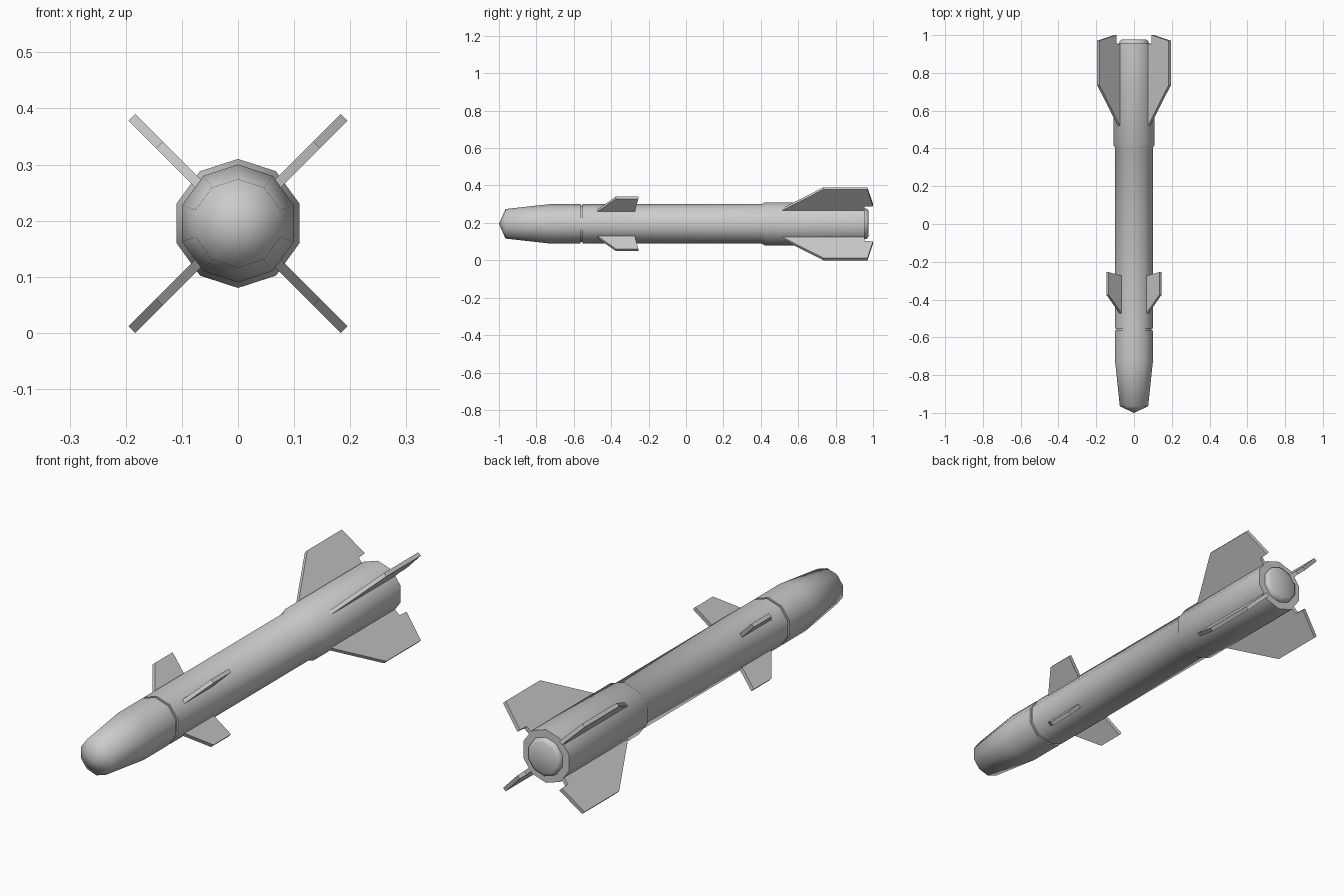
import bpy, bmesh, math
from mathutils import Vector

if "Cube" in bpy.data.objects:
    bpy.data.objects.remove(bpy.data.objects["Cube"])

SIDES = 10
CZ = 0.195          # height of the long axis
FIN_T = 0.017       # fin thickness


def finish(name, bm, angle):
    bmesh.ops.recalc_face_normals(bm, faces=bm.faces)
    me = bpy.data.meshes.new(name)
    bm.to_mesh(me)
    bm.free()
    ob = bpy.data.objects.new(name, me)
    bpy.context.collection.objects.link(ob)
    bpy.ops.object.select_all(action='DESELECT')
    ob.select_set(True)
    bpy.context.view_layer.objects.active = ob
    bpy.ops.object.shade_smooth_by_angle(angle=math.radians(angle))
    return ob


def lathe(name, profile):
    """Ten-sided turned shape along y from (y, radius) points."""
    bm = bmesh.new()
    rings = []
    for y, r in profile:
        if r == 0:
            rings.append([bm.verts.new((0, y, CZ))] * SIDES)
        else:
            angs = [math.pi / 2 + 2 * math.pi * i / SIDES for i in range(SIDES)]
            rings.append([bm.verts.new((r * math.cos(a), y, CZ + r * math.sin(a))) for a in angs])
    for a, b in zip(rings, rings[1:]):
        for i in range(SIDES):
            j = (i + 1) % SIDES
            bm.faces.new(dict.fromkeys((a[i], a[j], b[j], b[i])))
    return finish(name, bm, 66)


def fins(name, outline):
    """Four flat plates on the diagonals; outline is (y, sideways offset)."""
    for k, tag in enumerate(("upper_right", "upper_left", "lower_left", "lower_right")):
        a = math.radians(45 + 90 * k)
        out = Vector((math.cos(a), 0, math.sin(a)))
        side = Vector((-math.sin(a), 0, math.cos(a))) * FIN_T / 2
        bm = bmesh.new()
        pts = [Vector((0, y, CZ)) + out * x * math.sqrt(2) for y, x in outline]
        f1 = [bm.verts.new(p + side) for p in pts]
        f2 = [bm.verts.new(p - side) for p in pts]
        bm.faces.new(f1)
        bm.faces.new(f2[::-1])
        for i in range(len(pts)):
            j = (i + 1) % len(pts)
            bm.faces.new((f1[i], f2[i], f2[j], f1[j]))
        finish(f"{name}_{tag}", bm, 20)


# Body: nose, seam groove, tube, thicker tail sleeve and rear plug
lathe("missile_body", [
    (-1.0, 0), (-0.965, 0.079), (-0.73, 0.105), (-0.565, 0.105), (-0.565, 0.098),
    (-0.553, 0.098), (-0.553, 0.105), (0.405, 0.105), (0.42, 0.115), (0.955, 0.115),
    (0.955, 0.082), (0.968, 0.08), (0.976, 0.068), (0.976, 0)])

# Small front fins
fins("front_fin", [(-0.495, 0.055), (-0.475, 0.07), (-0.375, 0.14), (-0.255, 0.14), (-0.278, 0.055)])

# Large tail fins with a notch at the inner rear corner
fins("tail_fin", [(0.48, 0.06), (0.735, 0.189), (0.97, 0.189), (1.0, 0.1), (0.955, 0.098), (0.95, 0.06)])
